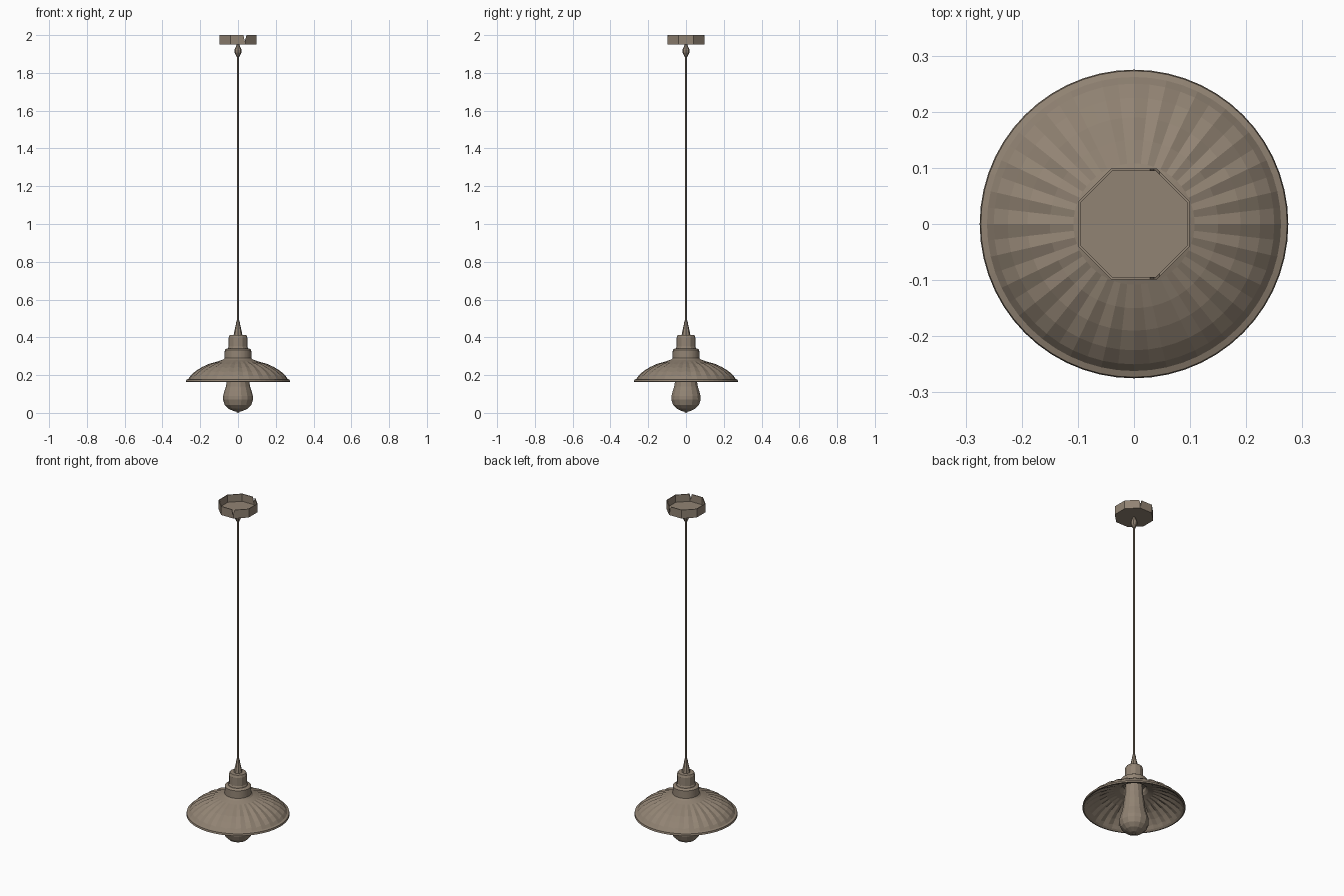
import bpy, bmesh, math

if "Cube" in bpy.data.objects:
    bpy.data.objects.remove(bpy.data.objects["Cube"])

mat = bpy.data.materials.new("warm_taupe")
mat.diffuse_color = (0.285, 0.228, 0.172, 1)
mat.use_nodes = True
mat.node_tree.nodes["Principled BSDF"].inputs["Base Color"].default_value = mat.diffuse_color


def finish(name, bm):
    bmesh.ops.recalc_face_normals(bm, faces=bm.faces[:])
    me = bpy.data.meshes.new(name)
    bm.to_mesh(me)
    bm.free()
    me.materials.append(mat)
    ob = bpy.data.objects.new(name, me)
    bpy.context.scene.collection.objects.link(ob)
    return ob


def lathe(name, profile, n, turn=0.0, ripple=None):
    """Revolve (radius, z) points with n flat sides; radius 0 makes a pole."""
    bm = bmesh.new()
    rings = []
    for r, z in profile:
        if r == 0:
            rings.append([bm.verts.new((0, 0, z))] * n)
            continue
        ring = []
        for i in range(n):
            a = turn + 2 * math.pi * i / n
            dz = ripple(i, r) if ripple else 0
            ring.append(bm.verts.new((r * math.cos(a), r * math.sin(a), z + dz)))
        rings.append(ring)
    for lo, hi in zip(rings, rings[1:]):
        for i in range(n):
            j = (i + 1) % n
            quad = list(dict.fromkeys((lo[i], lo[j], hi[j], hi[i])))
            if len(quad) > 2:
                bm.faces.new(quad)
    return finish(name, bm)


# ceiling canopy: open octagonal cup with a small notch through its wall
canopy = lathe("ceiling_canopy", [(0, 1.95), (0.107, 1.95), (0.107, 2.0),
                                  (0.102, 2.0), (0.102, 1.957), (0, 1.957)],
               8, math.radians(22.5))
bm = bmesh.new()
ends = [[bm.verts.new((x, y, z)) for x, z in ((0.036, 1.968), (0.026, 2.01), (0.048, 2.01))]
        for y in (-0.2, 0.2)]
bm.faces.new(ends[0])
bm.faces.new(ends[1])
for i in range(3):
    j = (i + 1) % 3
    bm.faces.new((ends[0][i], ends[0][j], ends[1][j], ends[1][i]))
cutter = finish("notch_cutter", bm)
cutter.hide_render = True
mod = canopy.modifiers.new("notch", 'BOOLEAN')
mod.operation = 'DIFFERENCE'
mod.object = cutter
bpy.context.view_layer.objects.active = canopy
bpy.ops.object.modifier_apply(modifier=mod.name)
bpy.data.objects.remove(cutter)

# cord and its two grips
lathe("cord", [(0, 0.45), (0.005, 0.45), (0.005, 1.95), (0, 1.95)], 8)
lathe("upper_cord_grip", [(0, 1.882), (0.008, 1.886), (0.018, 1.908), (0.019, 1.922),
                          (0.009, 1.945), (0.007, 1.952), (0, 1.952)], 8)
lathe("lower_cord_grip", [(0, 0.40), (0.024, 0.405), (0.02, 0.43), (0.012, 0.465),
                          (0.008, 0.49), (0, 0.492)], 8)

# lamp holder with stepped collar
lathe("lamp_holder", [(0, 0.32), (0.054, 0.325), (0.052, 0.345), (0.049, 0.352),
                      (0.049, 0.40), (0.044, 0.413), (0, 0.414)], 12)


# fluted shade: thin shell, outer surface up, inner surface down
def flutes(i, r):
    return 0.003 * (-1) ** i if 0.12 < r < 0.255 else 0


lathe("shade", [(0, 0.341), (0.06, 0.34), (0.07, 0.334), (0.071, 0.29), (0.08, 0.282),
                (0.108, 0.272), (0.15, 0.258), (0.19, 0.24), (0.225, 0.218),
                (0.25, 0.196), (0.262, 0.18), (0.273, 0.176), (0.275, 0.165),
                (0.268, 0.164), (0.258, 0.172), (0.245, 0.187), (0.22, 0.208),
                (0.186, 0.23), (0.147, 0.249), (0.105, 0.263), (0.076, 0.273),
                (0.064, 0.285), (0.06, 0.30), (0, 0.30)], 56, 0, flutes)

# light bulb
lathe("bulb", [(0, 0.006), (0.022, 0.009), (0.05, 0.022), (0.07, 0.042), (0.08, 0.07),
               (0.079, 0.09), (0.072, 0.115), (0.064, 0.14), (0.06, 0.165),
               (0.056, 0.2), (0.05, 0.24), (0.047, 0.31), (0, 0.31)], 14)
# small tip at the base of the bulb
lathe("bulb_tip", [(0, 0.0), (0.009, 0.003), (0.009, 0.012), (0, 0.014)], 8)
